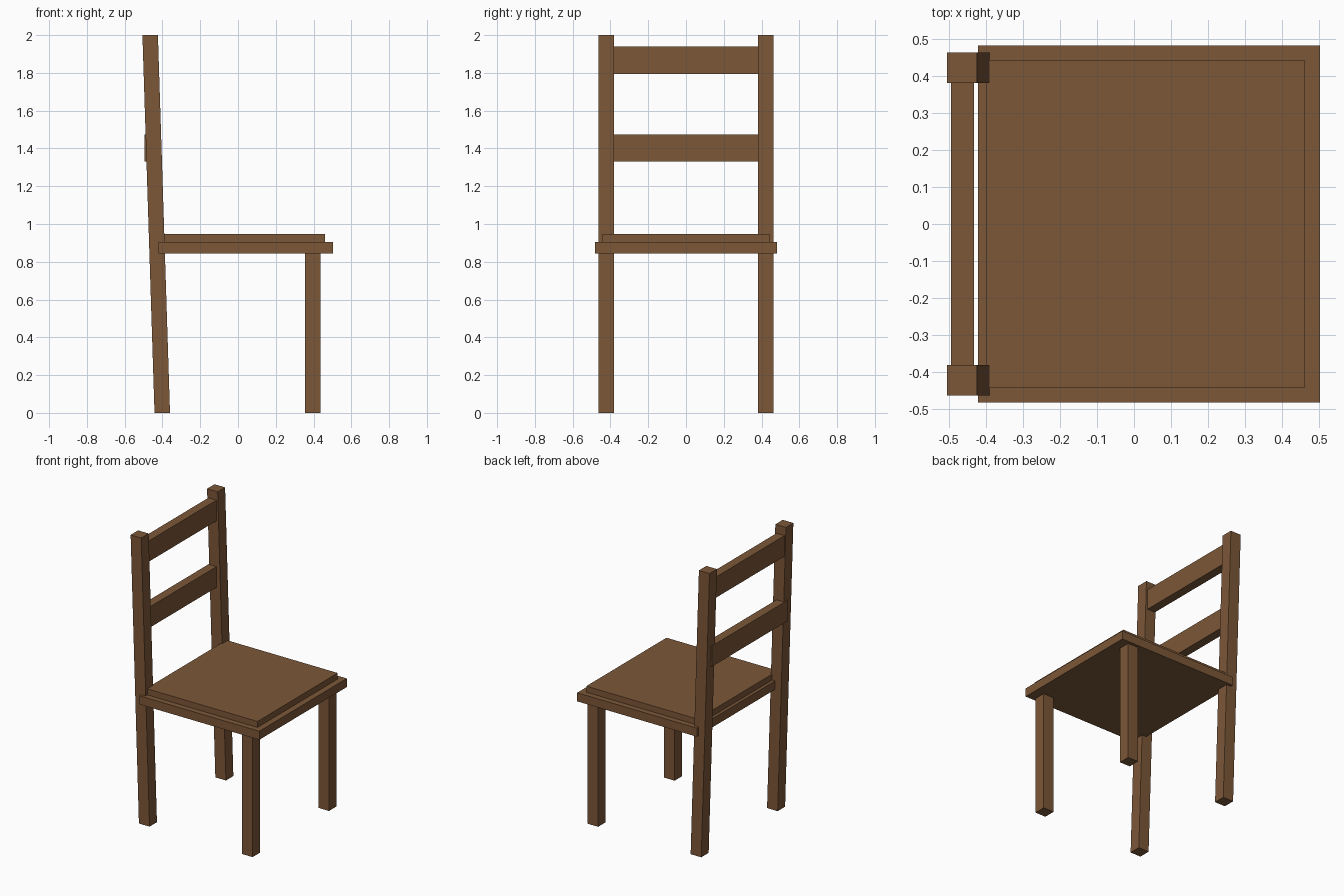
import bpy, bmesh

if "Cube" in bpy.data.objects:
    bpy.data.objects.remove(bpy.data.objects["Cube"])

wood = bpy.data.materials.new("wood")
wood.diffuse_color = (0.2, 0.095, 0.04, 1)
wood.use_nodes = True
wood.node_tree.nodes["Principled BSDF"].inputs["Base Color"].default_value = wood.diffuse_color


def box(name, x, y, z, lean=0.0):
    """Box from (min, max) ranges; lean shifts the top face along x."""
    bm = bmesh.new()
    bmesh.ops.create_cube(bm, size=1)
    for v in bm.verts:
        top = v.co.z > 0
        v.co = (x[v.co.x > 0] + lean * top, y[v.co.y > 0], z[top])
    mesh = bpy.data.meshes.new(name)
    bm.to_mesh(mesh)
    bm.free()
    mesh.materials.append(wood)
    obj = bpy.data.objects.new(name, mesh)
    bpy.context.collection.objects.link(obj)
    return obj


# seat board with raised panel
box("seat_base", (-0.422, 0.503), (-0.483, 0.483), (0.845, 0.905))
box("seat_panel", (-0.40, 0.461), (-0.443, 0.443), (0.905, 0.947))

# straight front legs and leaning back posts
for side, y in (("right", (-0.463, -0.381)), ("left", (0.381, 0.463))):
    box("front_leg_" + side, (0.355, 0.437), y, (0, 0.845))
    box("back_post_" + side, (-0.442, -0.36), y, (0, 2), lean=-0.064)

# backrest rails, let into the posts
for name, z in (("lower_rail", (1.33, 1.475)), ("upper_rail", (1.795, 1.94))):
    box(name, (-0.495, -0.433), (-0.42, 0.42), z)
